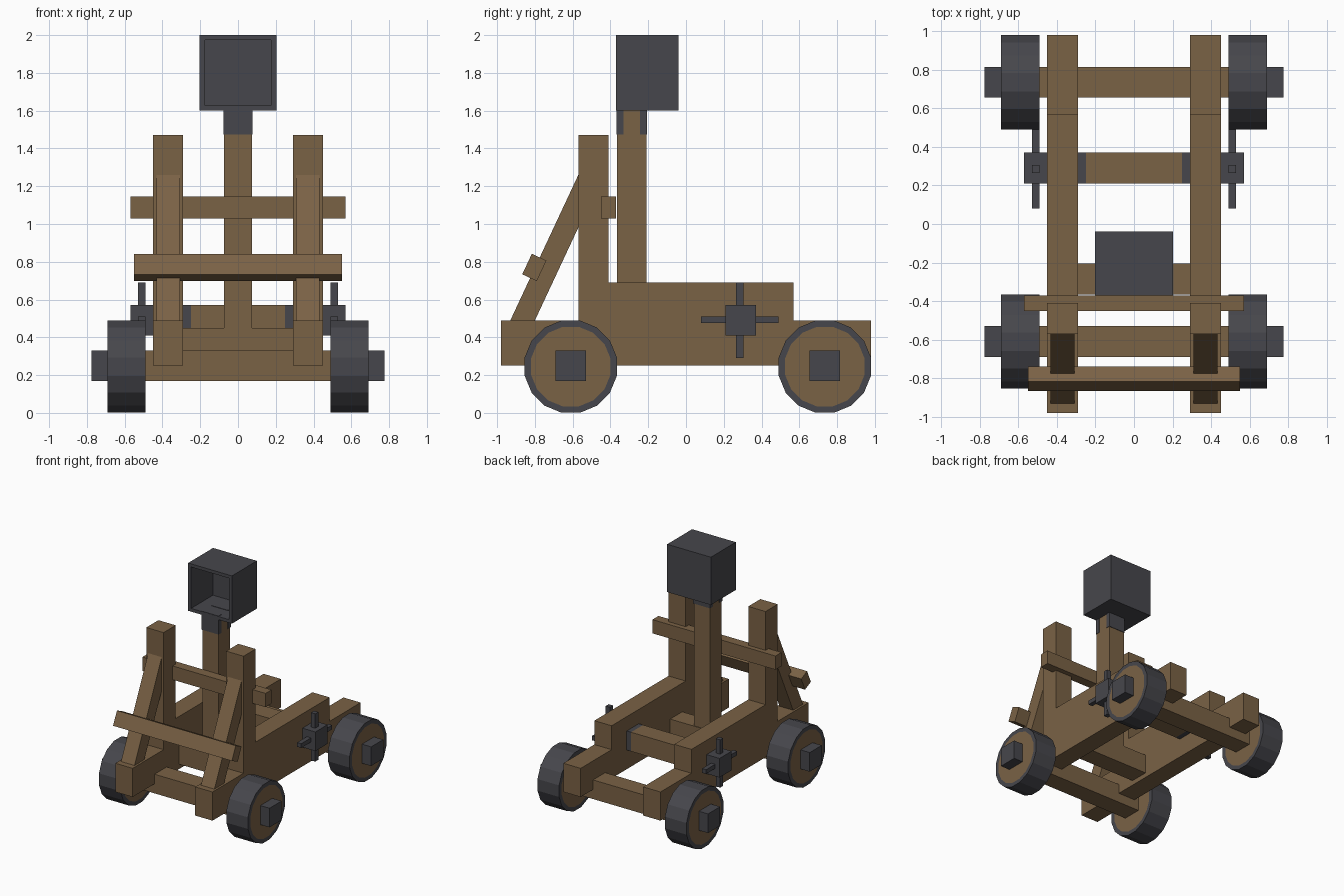
import bpy, bmesh, math
from mathutils import Matrix, Vector

cube = bpy.data.objects.get("Cube")
if cube:
    bpy.data.objects.remove(cube, do_unlink=True)


def material(name, colour):
    m = bpy.data.materials.new(name)
    m.use_nodes = True
    m.diffuse_color = colour
    bsdf = next(n for n in m.node_tree.nodes if n.type == 'BSDF_PRINCIPLED')
    bsdf.inputs["Base Color"].default_value = colour
    return m


WOOD = material("brown wood", (0.195, 0.122, 0.060, 1))
IRON = material("dark iron", (0.062, 0.062, 0.072, 1))


def finish(name, bm, *mats):
    bmesh.ops.recalc_face_normals(bm, faces=bm.faces[:])
    mesh = bpy.data.meshes.new(name)
    bm.to_mesh(mesh)
    bm.free()
    for m in mats:
        mesh.materials.append(m)
    ob = bpy.data.objects.new(name, mesh)
    bpy.context.collection.objects.link(ob)
    return ob


def box(name, mat, x, y, z):
    """Box from (min, max) ranges."""
    bm = bmesh.new()
    r = (x, y, z)
    size = [b - a for a, b in r]
    mid = [(a + b) / 2 for a, b in r]
    bmesh.ops.create_cube(bm, size=1, matrix=Matrix.Translation(mid) @ Matrix.Diagonal((*size, 1)))
    return finish(name, bm, mat)


def tilted(name, mat, centre, size, angle):
    """Box leaned about the x axis."""
    bm = bmesh.new()
    m = Matrix.Translation(centre) @ Matrix.Rotation(angle, 4, 'X') @ Matrix.Diagonal((*size, 1))
    bmesh.ops.create_cube(bm, size=1, matrix=m)
    return finish(name, bm, mat)


def side_frame(name, x0, x1):
    # Stepped side profile with the tall post, extruded across its width
    profile = [(-.98, .25), (.98, .25), (.98, .49), (.57, .49), (.57, .69),
               (-.41, .69), (-.41, 1.47), (-.57, 1.47), (-.57, .49), (-.98, .49)]
    bm = bmesh.new()
    face = bm.faces.new([bm.verts.new((x0, y, z)) for y, z in profile])
    ext = bmesh.ops.extrude_face_region(bm, geom=[face])
    bmesh.ops.translate(bm, vec=(x1 - x0, 0, 0),
                        verts=[v for v in ext["geom"] if isinstance(v, bmesh.types.BMVert)])
    return finish(name, bm, WOOD)


def wheel(name, x, y):
    # Sixteen-sided iron tyre with wooden discs inset on both faces
    bm = bmesh.new()
    m = (Matrix.Translation((x, y, .245)) @ Matrix.Rotation(math.pi / 2, 4, 'Y')
         @ Matrix.Rotation(math.pi / 16, 4, 'Z'))
    bmesh.ops.create_cone(bm, cap_ends=True, segments=16, radius1=.249, radius2=.249,
                          depth=.2, matrix=m)
    for cap in [f for f in bm.faces if len(f.verts) > 4]:
        bmesh.ops.inset_region(bm, faces=[cap], thickness=.034)
        cap.material_index = 1
    return finish(name, bm, IRON, WOOD)


def span(s, a, b):
    return tuple(sorted((s * a, s * b)))


LEAN = -math.atan2(.36, .77)

# Parts repeated on both sides
for side, s in (("left", 1), ("right", -1)):
    side_frame(side + "_frame", *span(s, .29, .45))
    # Slanted brace from frame nose to post
    tilted(side + "_brace", WOOD, (s * .37, -.6965, .85), (.125, .118, .99), LEAN)
    # Winch ends and crossed handles
    box(side + "_winch_end", IRON, span(s, .25, .57), (.21, .37), (.41, .57))
    box(side + "_handle_upright", IRON, span(s, .49, .53), (.265, .305), (.29, .69))
    box(side + "_handle_level", IRON, span(s, .491, .529), (.08, .49), (.475, .51))
    for end, y in (("front", -.61), ("rear", .735)):
        wheel(f"{end}_{side}_wheel", s * .59, y)
        box(f"{end}_{side}_hub", IRON, span(s, .49, .775), (y - .08, y + .08), (.17, .33))

# Cross members
for end, y in (("front", -.61), ("rear", .735)):
    box(end + "_axle", WOOD, (-.49, .49), (y - .08, y + .08), (.17, .33))
box("winch_drum", WOOD, (-.25, .25), (.21, .37), (.41, .57))
box("arm_beam", WOOD, (-.29, .29), (-.365, -.205), (.29, .45))
box("stop_bar", WOOD, (-.57, .57), (-.45, -.37), (1.03, 1.145))
tilted("brace_bar", WOOD, (0, -.803, .77), (1.1, .085, .12), LEAN)

# Throwing arm and the iron straps joining it to the bucket
box("throwing_arm", WOOD, (-.075, .075), (-.365, -.21), (.45, 1.61))
box("front_strap", IRON, (-.078, .078), (-.369, -.332), (1.475, 1.63))
box("rear_strap", IRON, (-.078, .078), (-.243, -.206), (1.475, 1.63))

# Bucket, hollow and open to the front
bm = bmesh.new()
bmesh.ops.create_cube(bm, size=1, matrix=Matrix.Translation((0, -.205, 1.8))
                      @ Matrix.Diagonal((.405, .33, .4, 1)))
bm.normal_update()
front = min(bm.faces, key=lambda f: f.calc_center_median().y)
bmesh.ops.inset_region(bm, faces=[front], thickness=.038)
inner = bmesh.ops.extrude_discrete_faces(bm, faces=[front])["faces"][0]
bmesh.ops.translate(bm, vec=Vector((0, .29, 0)), verts=inner.verts[:])
finish("bucket", bm, IRON)
